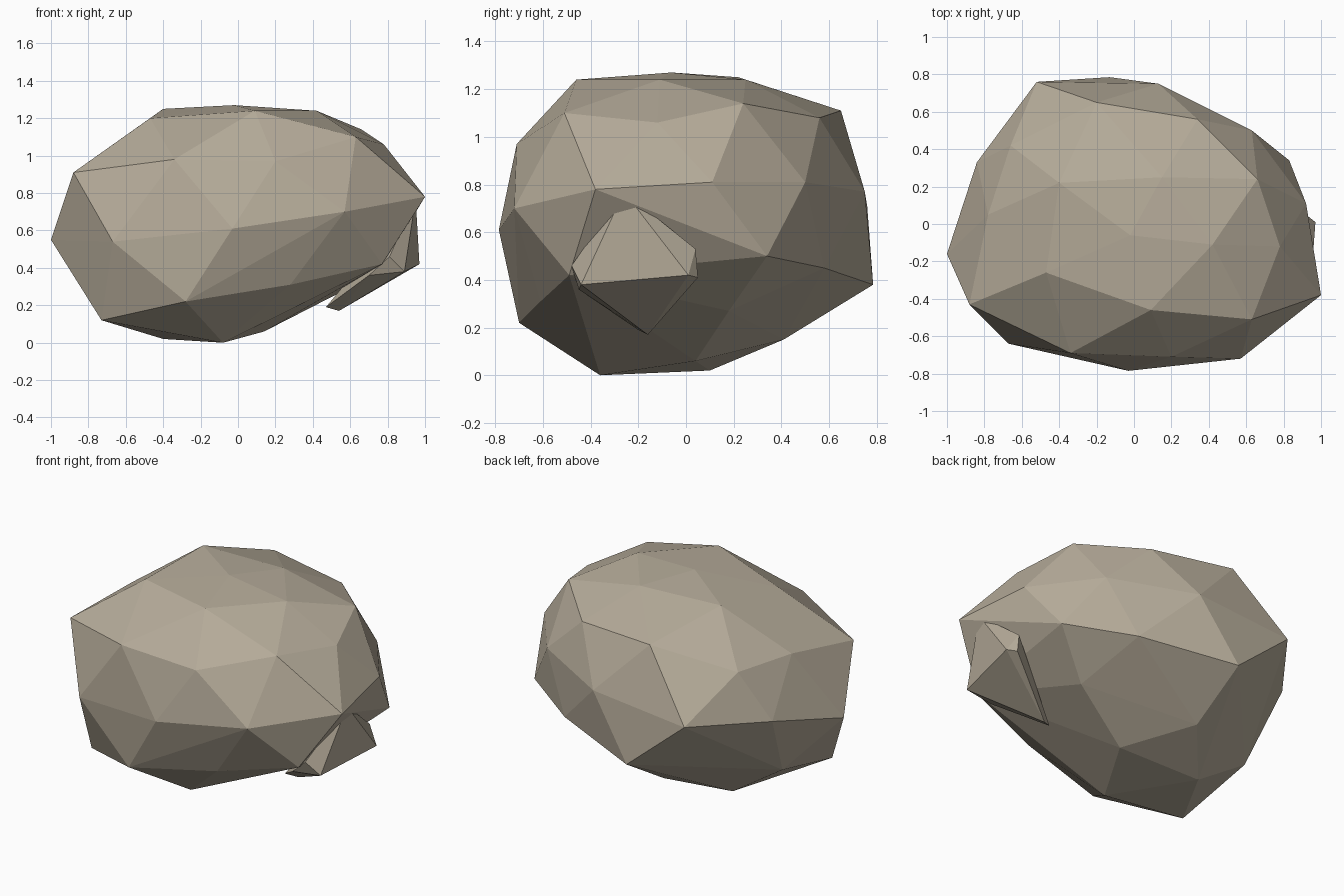
import bpy
import bmesh
from mathutils import Vector

# Remove the default object
default_cube = bpy.data.objects.get("Cube")
if default_cube:
    bpy.data.objects.remove(default_cube, do_unlink=True)


def make_material(name, colour):
    material = bpy.data.materials.new(name)
    material.use_nodes = True
    material.diffuse_color = colour
    shader = next(n for n in material.node_tree.nodes if n.type == "BSDF_PRINCIPLED")
    shader.inputs["Base Color"].default_value = colour
    shader.inputs["Roughness"].default_value = 1.0
    return material


def make_boulder(name, corners, material):
    """Wrap a few chiselled corners in a tight, flat-faceted stone skin."""
    mesh = bpy.data.meshes.new(name)
    bm = bmesh.new()
    for corner in corners:
        bm.verts.new(Vector(corner))
    hull = bmesh.ops.convex_hull(bm, input=bm.verts[:])
    # Drop any corners that ended up under the skin
    buried = {e for e in hull["geom_interior"] + hull["geom_unused"]
              if isinstance(e, bmesh.types.BMVert)}
    bmesh.ops.delete(bm, geom=list(buried), context="VERTS")
    bmesh.ops.recalc_face_normals(bm, faces=bm.faces[:])
    for face in bm.faces:
        face.smooth = False
    bm.to_mesh(mesh)
    bm.free()
    mesh.materials.append(material)
    boulder = bpy.data.objects.new(name, mesh)
    bpy.context.scene.collection.objects.link(boulder)
    return boulder


stone = make_material("warm grey stone", (0.47, 0.415, 0.325, 1.0))

# Underside of the large rock
underside = [
    (-.08, -.36, 0), (-.4, .1, .02), (.14, .04, .06), (-.73, -.43, .12),
    (-.13, .41, .15), (-.28, -.7, .22), (-.75, .1, .25), (.55, .18, .27),
    (.28, -.61, .31),
]
# Widest band, running round the sides
belly = [
    (-.13, .785, .38), (.77, -.49, .42), (.45, .58, .45), (.83, .34, .5),
    (-.67, -.64, .54), (-1, -.16, .55), (-.03, -.785, .61), (-.84, .33, .67),
    (.57, -.72, .7), (-.52, .76, .71), (.13, .75, .77),
]
# Sloping shoulders
shoulders = [
    (1, -.38, .78), (.63, .5, .81), (.92, .11, .81), (-.88, -.43, .91),
    (.2, -.71, .97), (-.34, -.69, .98), (-.66, .42, .97), (-.78, .05, .98),
    (.78, -.12, 1.06), (.34, .56, 1.08), (.63, -.51, 1.1), (-.2, .65, 1.11),
]
# Nearly level crown
crown = [
    (.66, .24, 1.14), (-.47, -.26, 1.2), (.09, -.46, 1.24), (.15, .25, 1.24),
    (.42, -.11, 1.24), (-.4, .22, 1.25), (-.02, -.06, 1.27),
]
make_boulder("large_rock", underside + belly + shoulders + crown, stone)

# Small stone wedged into the lower side
chip = [
    (.95, -.26, .77), (.9, .04, .53), (.81, -.48, .46), (.97, .01, .42),
    (.92, .05, .41), (.89, -.44, .38), (.7, -.45, .36), (.47, -.2, .19),
    (.54, -.16, .17),
]
make_boulder("small_rock", chip, stone)
